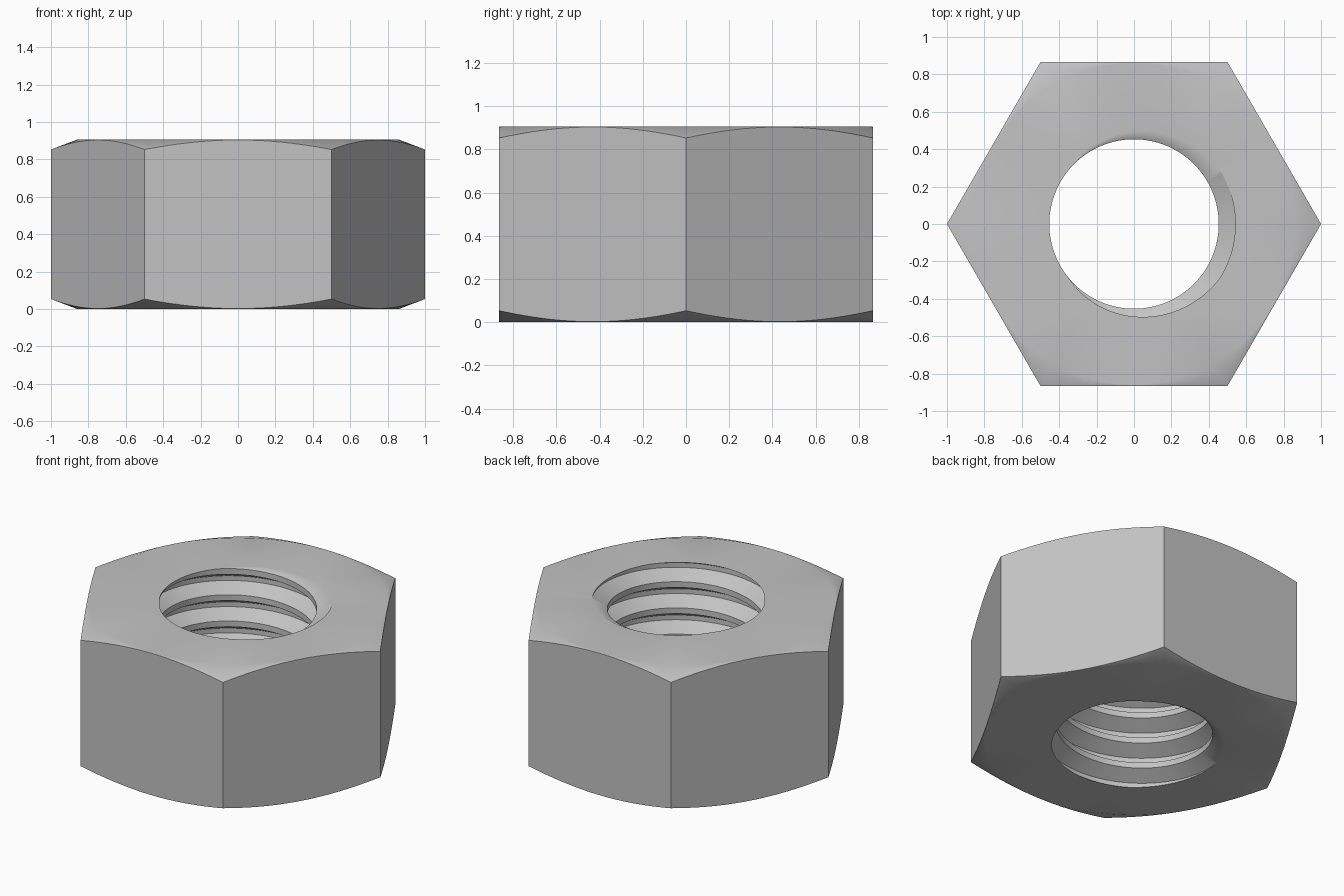
import bpy
import bmesh
from math import pi, cos, sin, radians, sqrt

cube = bpy.data.objects.get("Cube")
if cube:
    bpy.data.objects.remove(cube, do_unlink=True)

HEIGHT = 0.906
APOTHEM = sqrt(3) / 2        # half the distance across the flats
CHAMFER_R = 0.86             # where the chamfer cone starts
CHAMFER_SLOPE = 0.38
PITCH = 0.1665
MINOR, MAJOR = 0.453, 0.542  # thread radii
ROOT, MOUTH = 0.015, 0.065   # half widths of the groove at root and mouth
STEPS = 144                  # columns around the axis, a multiple of six


def groove_radius(z, angle):
    """Bore radius of the helical thread at a height and angle."""
    offset = z - HEIGHT - PITCH * angle / (2 * pi)
    offset = abs((offset + PITCH / 2) % PITCH - PITCH / 2)
    t = min(max((offset - ROOT) / (MOUTH - ROOT), 0), 1)
    return MAJOR + (MINOR - MAJOR) * t


def section(angle):
    """Closed radial section of the nut: bore upward, then around the outside."""
    points = [(groove_radius(0, angle), 0)]
    for turn in range(-7, 2):
        centre = HEIGHT + PITCH * (turn + angle / (2 * pi))
        for edge in (-MOUTH, -ROOT, ROOT, MOUTH):
            z = min(max(centre + edge, 0), HEIGHT)
            points.append((groove_radius(z, angle), z))
    points.append((groove_radius(HEIGHT, angle), HEIGHT))
    outer = APOTHEM / cos(angle % (pi / 3) - pi / 6)
    drop = (outer - CHAMFER_R) * CHAMFER_SLOPE
    points += [(CHAMFER_R, HEIGHT), (outer, HEIGHT - drop),
               (outer, drop), (CHAMFER_R, 0)]
    return points


# Sweep the section around the axis; the helix closes on itself at the seam
bm = bmesh.new()
columns = []
for i in range(STEPS + 1):
    a = 2 * pi * i / STEPS
    columns.append([bm.verts.new((r * cos(a), r * sin(a), z)) for r, z in section(a)])
for left, right in zip(columns, columns[1:]):
    for j in range(len(left)):
        k = (j + 1) % len(left)
        bm.faces.new((left[j], right[j], right[k], left[k]))
bmesh.ops.remove_doubles(bm, verts=bm.verts, dist=0.0002)
bmesh.ops.dissolve_degenerate(bm, edges=bm.edges, dist=0.0001)
bmesh.ops.recalc_face_normals(bm, faces=bm.faces)

mesh = bpy.data.meshes.new("hex_nut")
bm.to_mesh(mesh)
bm.free()
nut = bpy.data.objects.new("hex_nut", mesh)
bpy.context.collection.objects.link(nut)

# Plain grey steel
steel = bpy.data.materials.new("grey_steel")
steel.use_nodes = True
colour = (0.55, 0.55, 0.55, 1)
steel.diffuse_color = colour
steel.node_tree.nodes["Principled BSDF"].inputs["Base Color"].default_value = colour
mesh.materials.append(steel)

# Smooth chamfer and thread, sharp hex edges
bpy.ops.object.select_all(action='DESELECT')
nut.select_set(True)
bpy.context.view_layer.objects.active = nut
bpy.ops.object.shade_smooth_by_angle(angle=radians(35))
weighted = nut.modifiers.new("even_shading", 'WEIGHTED_NORMAL')
weighted.keep_sharp = True
